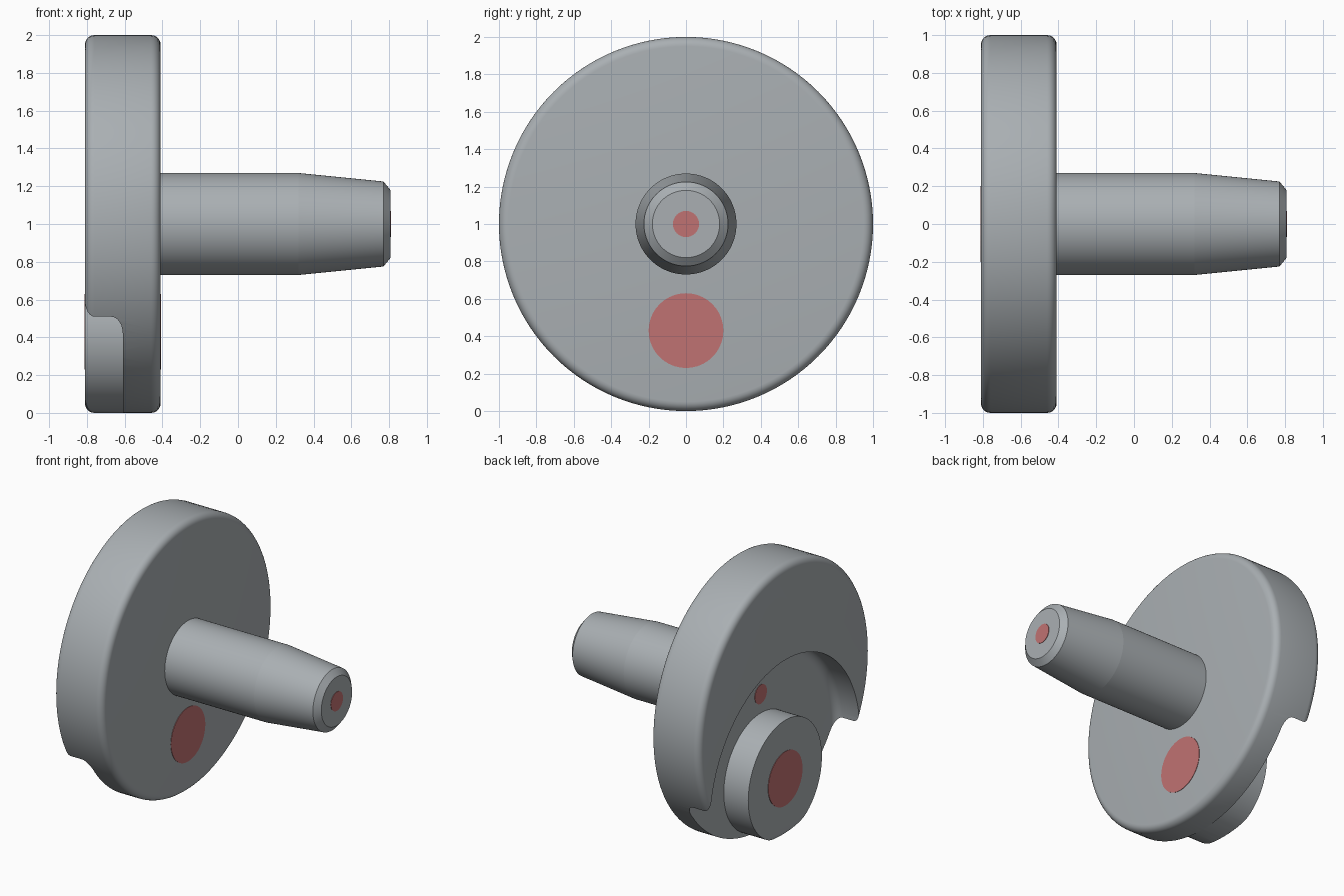
import bpy, bmesh, math
from mathutils import Matrix, Vector

if "Cube" in bpy.data.objects:
    bpy.data.objects.remove(bpy.data.objects["Cube"])


def material(name, rgb):
    m = bpy.data.materials.new(name)
    m.diffuse_color = (*rgb, 1)
    m.use_nodes = True
    m.node_tree.nodes["Principled BSDF"].inputs["Base Color"].default_value = m.diffuse_color
    return m


STEEL = material("steel grey", (0.40, 0.43, 0.45))
RED = material("muted red", (0.53, 0.17, 0.17))
AXIS_Z, PIN_Z = 1.0, 0.43      # heights of the shaft axis and the crank pin axis


def arc(cx, cr, rad, a0, a1, n=6):
    """Points (x, radius) along a circular fillet."""
    return [(cx + rad * math.cos(math.radians(a0 + (a1 - a0) * i / n)),
             cr + rad * math.sin(math.radians(a0 + (a1 - a0) * i / n)))
            for i in range(n + 1)]


def lathe(name, profile, z, mat, closed=False, steps=96):
    """Revolve an (x, radius) profile around the x axis at height z."""
    bm = bmesh.new()
    vs = [bm.verts.new((x, 0, r)) for x, r in profile]
    edges = [bm.edges.new(p) for p in zip(vs, vs[1:])]
    if closed:
        edges.append(bm.edges.new((vs[-1], vs[0])))
    bmesh.ops.spin(bm, geom=vs + edges, cent=(0, 0, 0), axis=(1, 0, 0),
                   angle=math.tau, steps=steps, use_merge=True)
    bmesh.ops.remove_doubles(bm, verts=bm.verts[:], dist=1e-5)
    if not closed:                 # flat end caps
        bmesh.ops.holes_fill(bm, edges=[e for e in bm.edges if e.is_boundary], sides=0)
    bmesh.ops.recalc_face_normals(bm, faces=bm.faces[:])
    bm.transform(Matrix.Translation(Vector((0, 0, z))))
    me = bpy.data.meshes.new(name)
    bm.to_mesh(me)
    bm.free()
    ob = bpy.data.objects.new(name, me)
    bpy.context.collection.objects.link(ob)
    me.materials.append(mat)
    return ob


def smooth(ob):
    bpy.ops.object.select_all(action='DESELECT')
    ob.select_set(True)
    bpy.context.view_layer.objects.active = ob
    bpy.ops.object.shade_smooth_by_angle(angle=math.radians(30))


# Flywheel disc with rounded rims
disc = lathe("crank_disc",
             arc(-0.76, 0.95, 0.05, 180, 90) + arc(-0.46, 0.95, 0.05, 90, 0),
             AXIS_Z, STEEL, steps=128)

# Ring-shaped pocket with a filleted floor, leaving the crank pin standing
cutter = lathe("pocket_cutter",
               [(-0.95, 0.43), (-0.95, 0.875)] + arc(-0.67, 0.815, 0.06, 90, 0)
               + [(-0.61, 0.43)], PIN_Z, STEEL, closed=True)
cut = disc.modifiers.new("pocket", 'BOOLEAN')
cut.operation, cut.solver, cut.object = 'DIFFERENCE', 'EXACT', cutter
bpy.context.view_layer.objects.active = disc
bpy.ops.object.modifier_apply(modifier="pocket")
bpy.data.objects.remove(cutter)
smooth(disc)

# Shaft with tapered, chamfered nose
shaft = lathe("shaft", [(-0.43, 0.27), (0.32, 0.27), (0.77, 0.225), (0.807, 0.18)],
              AXIS_Z, STEEL)
smooth(shaft)
# Make the gentle taper a crisp line
for e in shaft.data.edges:
    if all(abs(shaft.data.vertices[i].co.x - 0.32) < 1e-4 for i in e.vertices):
        e.use_edge_sharp = True

# Painted round marks: name, surface x, outward direction, radius, height
for name, x, d, r, z in [("shaft_end_mark", 0.807, 1, 0.07, AXIS_Z),
                         ("disc_mark", -0.41, 1, 0.20, PIN_Z),
                         ("pin_mark", -0.81, -1, 0.20, PIN_Z),
                         ("pocket_mark", -0.61, -1, 0.07, AXIS_Z)]:
    lathe(name, [(x - 0.002 * d, r), (x + 0.003 * d, r)], z, RED, steps=40)
